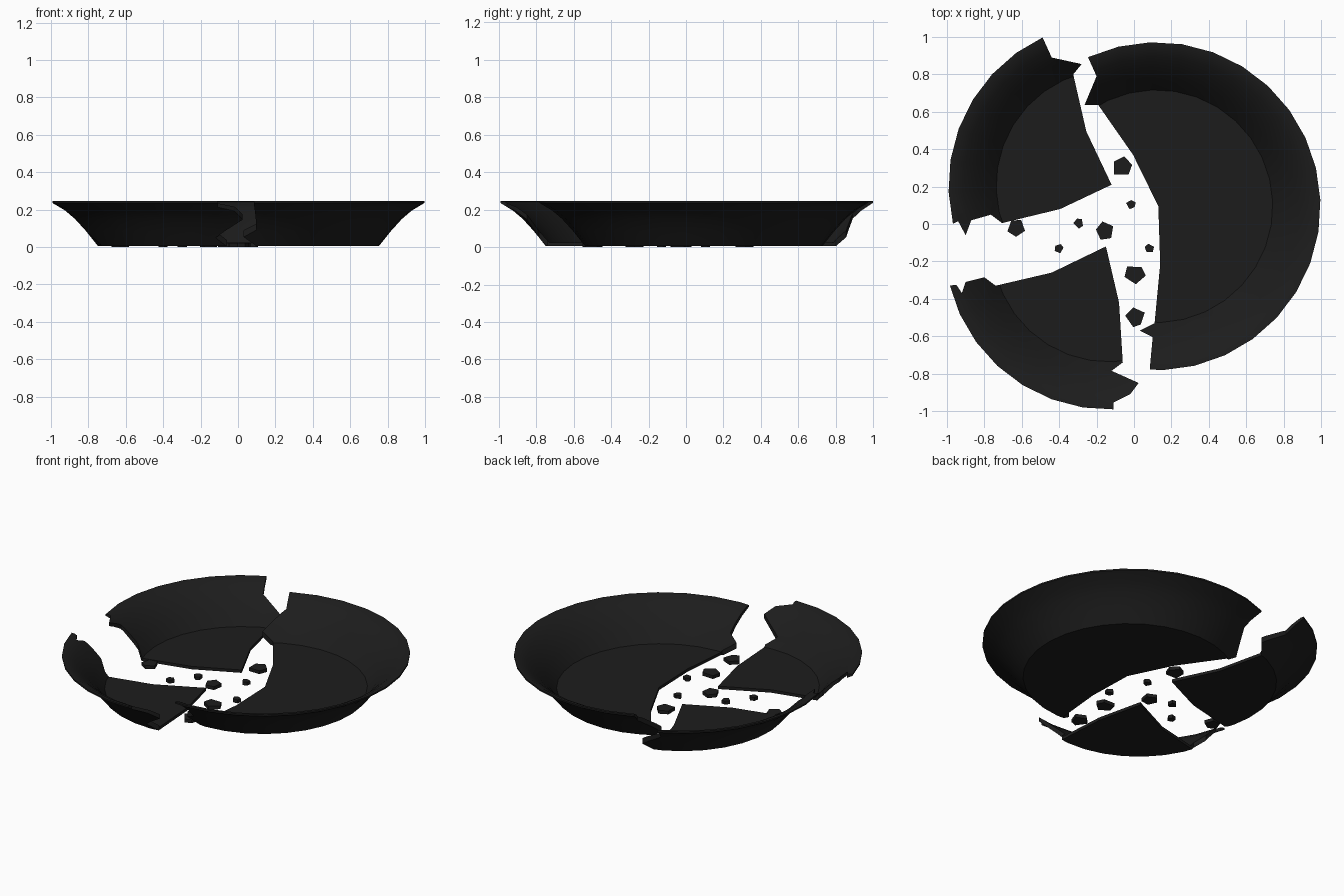
import bpy, bmesh, math, random
from math import sin, cos, pi

if "Cube" in bpy.data.objects:
    bpy.data.objects.remove(bpy.data.objects["Cube"])

random.seed(4)
SEG = 32
PHASE = math.radians(2.2)
# closed plate section: outside from base centre to lip, then back along the inside
PROFILE = [(0, .005), (.634, .005), (.698, .085), (.757, .15), (.81, .195), (.877, .235), (.877, .245),
           (.855, .243), (.80, .212), (.745, .168), (.685, .105), (.622, .024), (0, .024)]

mat = bpy.data.materials.new("black_glaze")
mat.diffuse_color = (.012, .012, .012, 1)
mat.use_nodes = True
mat.node_tree.nodes["Principled BSDF"].inputs["Base Color"].default_value = mat.diffuse_color


def finish(bm, name):
    bmesh.ops.remove_doubles(bm, verts=bm.verts, dist=1e-5)
    bmesh.ops.recalc_face_normals(bm, faces=bm.faces)
    me = bpy.data.meshes.new(name)
    bm.to_mesh(me)
    bm.free()
    ob = bpy.data.objects.new(name, me)
    bpy.context.collection.objects.link(ob)
    me.materials.append(mat)
    return ob


def plate(name, cx, cy):
    """Whole plate, turned from the section."""
    bm = bmesh.new()
    vs = [bm.verts.new((r * cos(PHASE), r * sin(PHASE), z)) for r, z in PROFILE]
    es = [bm.edges.new(p) for p in zip(vs, vs[1:])]
    bmesh.ops.spin(bm, geom=vs + es, cent=(0, 0, 0), axis=(0, 0, 1),
                   angle=2 * pi, steps=SEG)
    bmesh.ops.translate(bm, verts=bm.verts, vec=(cx, cy, 0))
    return finish(bm, name)


def prism(name, pts, z0, z1):
    bm = bmesh.new()
    f = bm.faces.new([bm.verts.new((x, y, z0)) for x, y in pts])
    top = bmesh.ops.extrude_face_region(bm, geom=[f])["geom"]
    bmesh.ops.translate(bm, verts=[g for g in top if isinstance(g, bmesh.types.BMVert)],
                        vec=(0, 0, z1 - z0))
    return finish(bm, name)


def shard(name, cx, cy, crack):
    """Plate kept only inside the crack line, closed by a wide arc."""
    ob = plate(name, cx, cy)
    a0 = math.atan2(crack[-1][1] - cy, crack[-1][0] - cx)
    a1 = math.atan2(crack[0][1] - cy, crack[0][0] - cx)
    if a1 < a0:
        a1 += 2 * pi
    arc = [(cx + 1.1 * cos(a0 + (a1 - a0) * i / 16), cy + 1.1 * sin(a0 + (a1 - a0) * i / 16))
           for i in range(17)]
    cut = prism("cutter", crack + arc, -.2, .5)
    mod = ob.modifiers.new("break", 'BOOLEAN')
    mod.operation, mod.solver, mod.object = 'INTERSECT', 'EXACT', cut
    bpy.ops.object.select_all(action='DESELECT')
    bpy.context.view_layer.objects.active = ob
    ob.select_set(True)
    bpy.ops.object.modifier_apply(modifier=mod.name)
    bpy.data.objects.remove(cut)
    bpy.ops.object.shade_smooth_by_angle(angle=math.radians(35))


# three large shards
shard("large_shard", .12, .095,
      [(-.245, .89), (-.2, .79), (-.265, .635), (-.19, .635), (-.005, .37), (.13, .095),
       (.14, -.215), (.11, -.53), (.03, -.57), (.1, -.605), (.085, -.765)])
shard("back_left_shard", -.115, .205,
      [(-.97, 0), (-.94, .015), (-.9, -.06), (-.87, .02), (-.765, .05), (-.705, .005),
       (-.395, .08), (-.12, .21), (-.255, .495), (-.325, .8), (-.28, .855), (-.44, .89), (-.49, 1.0)])
shard("front_left_shard", -.135, -.115,
      [(-.11, -.99), (-.11, -.955), (-.02, -.91), (.025, -.85), (-.12, -.785), (-.06, -.74),
       (-.08, -.42), (-.15, -.12), (-.44, -.26), (-.74, -.33), (-.8, -.285), (-.9, -.31),
       (-.92, -.37), (-.95, -.325), (-.99, -.33)])

# small crumbs lying in the gap
for i, (x, y, r) in enumerate([(-.065, .31, .056), (-.015, .105, .026), (-.295, .005, .027),
                               (-.155, -.04, .052), (-.635, -.02, .05), (-.4, -.13, .027),
                               (.08, -.13, .027), (.005, -.265, .054), (.005, -.5, .056)]):
    a = random.uniform(0, 2 * pi)
    pts = []
    for k in range(5):
        t, q = a + k * 2 * pi / 5 + random.uniform(-.2, .2), r * random.uniform(.85, 1.1)
        pts.append((x + q * cos(t), y + q * sin(t)))
    prism(f"crumb_{i + 1}", pts, 0, .022)
